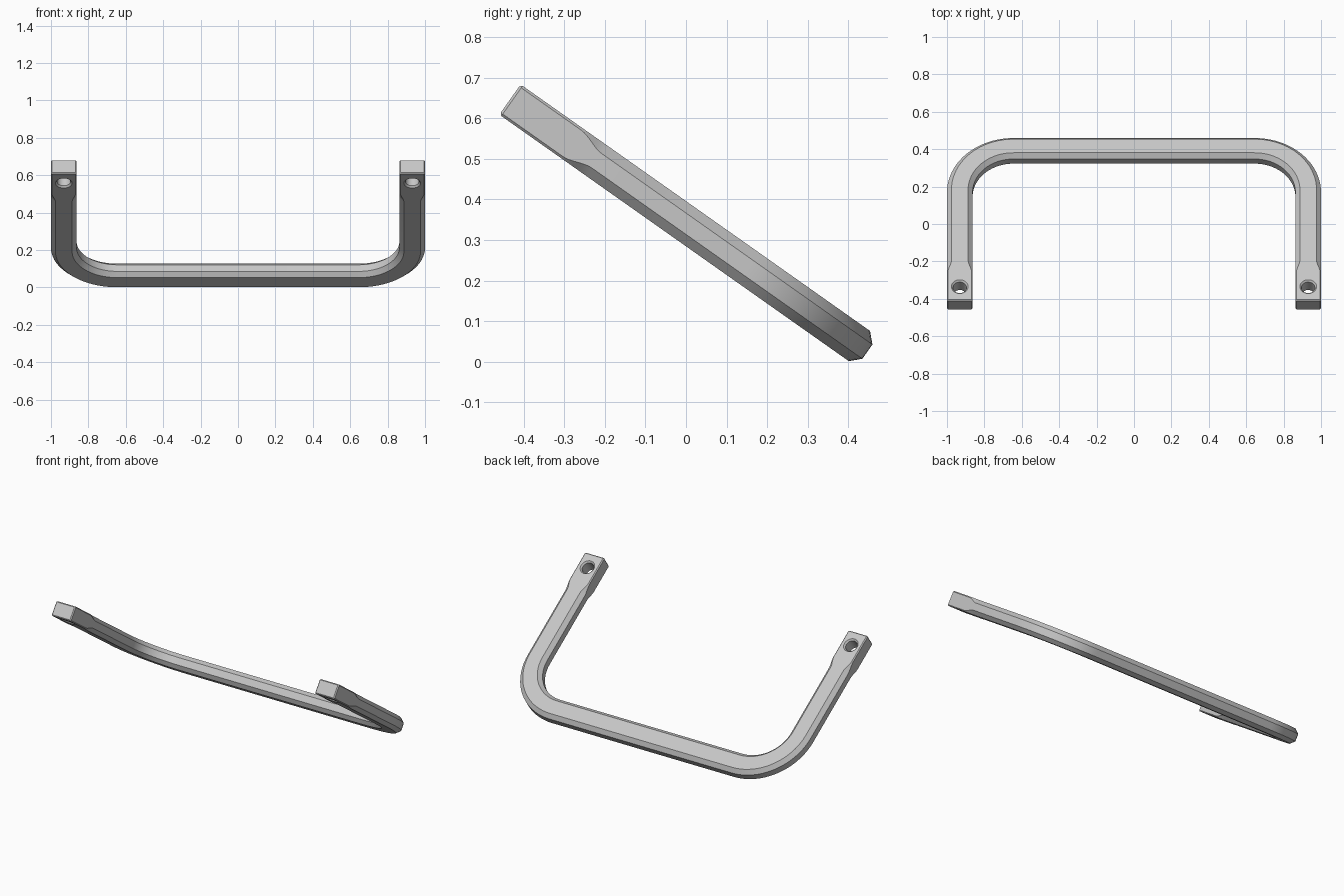
import bpy, bmesh, math
from mathutils import Vector, Matrix

if "Cube" in bpy.data.objects:
    bpy.data.objects.remove(bpy.data.objects["Cube"], do_unlink=True)

TILT = math.radians(35.2)
HALF_W, HALF_H, MID_T = 0.0685, 0.0455, 0.278   # bar section and its height in the tilted plane
ARM_X, BEND_X, BEND_Y = 0.9315, 0.645, -0.004
BEND_R = ARM_X - BEND_X
SMALL, LARGE = 0.006, 0.024                     # edge chamfers: mounting end, grip
END_Y, HOLE_Y = -0.727, -0.638
RUN_START, RUN_END = -0.54, -0.465

metal = bpy.data.materials.new("light_grey_metal")
grey = (0.57, 0.57, 0.57, 1)
metal.diffuse_color = grey
metal.use_nodes = True
metal.node_tree.nodes["Principled BSDF"].inputs["Base Color"].default_value = grey


def loft(name, rings):
    """Skin a list of equal closed rings and cap both ends."""
    bm = bmesh.new()
    loops = [[bm.verts.new(p) for p in ring] for ring in rings]
    n = len(loops[0])
    for a, b in zip(loops, loops[1:]):
        for i in range(n):
            j = (i + 1) % n
            bm.faces.new((a[i], a[j], b[j], b[i]))
    bm.faces.new(loops[0])
    bm.faces.new(loops[-1])
    bmesh.ops.recalc_face_normals(bm, faces=bm.faces)
    mesh = bpy.data.meshes.new(name)
    bm.to_mesh(mesh)
    bm.free()
    mesh.materials.append(metal)
    obj = bpy.data.objects.new(name, mesh)
    bpy.context.collection.objects.link(obj)
    return obj


def section(x, y, angle, chamfer, inset=0.0):
    """Chamfered rectangle across the path; angle gives the outward direction."""
    w, h = HALF_W - inset, HALF_H - inset
    c = chamfer
    outline = [(w, h - c), (w - c, h), (c - w, h), (-w, h - c),
               (-w, c - h), (c - w, -h), (w - c, -h), (w, c - h)]
    return [Vector((x + o * math.cos(angle), y + o * math.sin(angle), MID_T + t))
            for o, t in outline]


# Half of the path: mounting end, chamfer run-out, straight arm, bend
half = [section(ARM_X, END_Y, 0, 0.002, SMALL),
        section(ARM_X, END_Y + SMALL, 0, SMALL)]
for i in range(9):
    f = i / 8
    ease = f * f * (3 - 2 * f)
    half.append(section(ARM_X, RUN_START + (RUN_END - RUN_START) * f, 0,
                        SMALL + (LARGE - SMALL) * ease))
for i in range(21):
    a = math.pi / 2 * i / 20
    half.append(section(BEND_X + BEND_R * math.cos(a),
                        BEND_Y + BEND_R * math.sin(a), a, LARGE))

mirrored = [[Vector((-p.x, p.y, p.z)) for p in ring] for ring in reversed(half)]
handle = loft("handle_bar", half + mirrored)

# Countersunk screw holes through both mounting ends
HOLE_R, SINK = 0.036, 0.009
levels = [(HALF_H + SINK, HOLE_R + 2 * SINK), (HALF_H - SINK, HOLE_R),
          (SINK - HALF_H, HOLE_R), (-HALF_H - SINK, HOLE_R + 2 * SINK)]
for side in (1, -1):
    rings = [[Vector((side * ARM_X + r * math.cos(k * math.tau / 32),
                      HOLE_Y + r * math.sin(k * math.tau / 32), MID_T + t))
              for k in range(32)] for t, r in levels]
    cutter = loft("screw_hole_cutter", rings)
    cutter.hide_render = True
    cut = handle.modifiers.new("screw_hole", 'BOOLEAN')
    cut.operation = 'DIFFERENCE'
    cut.solver = 'EXACT'
    cut.object = cutter
    bpy.context.view_layer.update()
    result = bpy.data.meshes.new_from_object(
        handle.evaluated_get(bpy.context.evaluated_depsgraph_get()))
    handle.modifiers.clear()
    handle.data = result
    bpy.data.objects.remove(cutter, do_unlink=True)

# Tilt the finished handle and shade the bends smooth
handle.data.transform(Matrix.Rotation(-TILT, 4, 'X'))
bpy.ops.object.select_all(action='DESELECT')
handle.select_set(True)
bpy.context.view_layer.objects.active = handle
bpy.ops.object.shade_smooth_by_angle(angle=math.radians(30))
